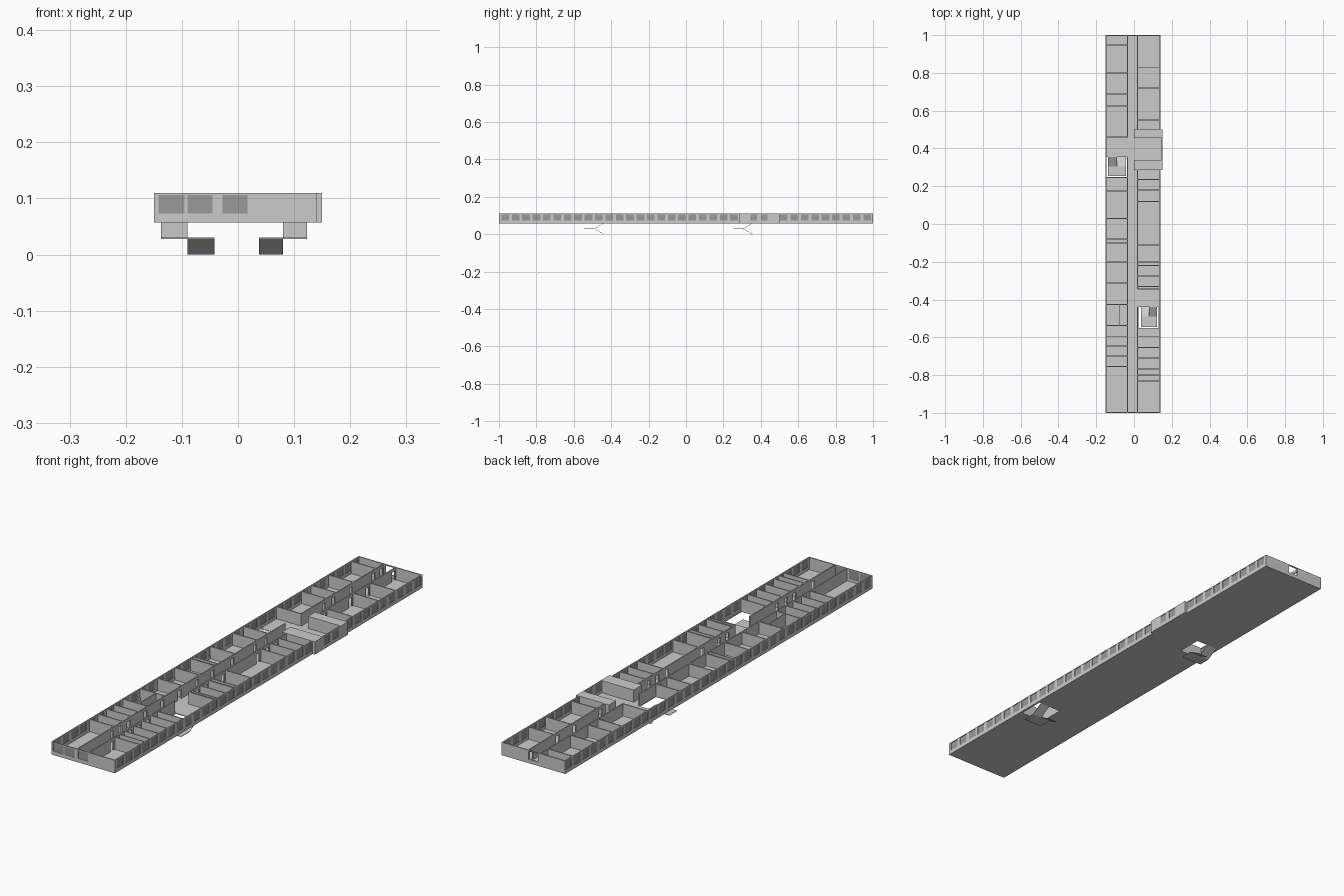
import bpy, bmesh

if "Cube" in bpy.data.objects:
    bpy.data.objects.remove(bpy.data.objects["Cube"])

Z0, ZF, Z1 = 0.057, 0.060, 0.110      # slab underside, floor level, wall top
SILL, HEAD = 0.073, 0.106             # window heights
PITCH, WIN = 0.0556, 0.041            # window spacing and width
T = 0.005                             # wall thickness

glass = bpy.data.materials.new("glass_grey")
glass.diffuse_color = (0.32, 0.32, 0.32, 1)
glass.use_nodes = True
glass.node_tree.nodes["Principled BSDF"].inputs["Base Color"].default_value = glass.diffuse_color


def box(bm, x0, x1, y0, y1, z0, z1):
    v = [bm.verts.new((x, y, z)) for z in (z0, z1)
         for x, y in ((x0, y0), (x1, y0), (x1, y1), (x0, y1))]
    for f in ((3, 2, 1, 0), (4, 5, 6, 7), (0, 1, 5, 4), (1, 2, 6, 5), (2, 3, 7, 6), (3, 0, 4, 7)):
        bm.faces.new([v[i] for i in f])


def finish(bm, name, mat=None):
    bmesh.ops.recalc_face_normals(bm, faces=bm.faces)
    me = bpy.data.meshes.new(name)
    bm.to_mesh(me)
    bm.free()
    ob = bpy.data.objects.new(name, me)
    bpy.context.collection.objects.link(ob)
    if mat:
        me.materials.append(mat)
    return ob


def boxes(name, items, mat=None):
    bm = bmesh.new()
    for b in items:
        box(bm, *b)
    return finish(bm, name, mat)


def wall(name, axis, at, lo, hi, holes=(), z0=SILL, z1=HEAD, pane=False):
    """Straight wall along an axis, starting at 'at', with rectangular openings."""
    def slab(a, b, za, zb, inset=0.0):
        p, q = at + inset, at + T - inset
        return (p, q, a, b, za, zb) if axis == 'Y' else (a, b, p, q, za, zb)
    parts, panes, pos = [], [], lo
    for a, b in holes:
        if a > pos:
            parts.append(slab(pos, a, Z0, Z1))
        if z0 > ZF:
            parts.append(slab(a, b, Z0, z0))
        parts.append(slab(a, b, z1, Z1))
        panes.append(slab(a, b, z0, z1, T * 0.3))
        pos = b
    parts.append(slab(pos, hi, Z0, Z1))
    boxes(name, parts)
    if pane:
        boxes(name + "_panes", panes, glass)


def row(start, n):
    return [(start + i * PITCH, start + i * PITCH + WIN) for i in range(n)]


# Floor slab, split around the two stairwells
H1 = (-0.145, -0.038, 0.25, 0.355)
H2 = (0.025, 0.131, -0.55, -0.44)
floor = []
for y0, y1, h in ((-1, H2[2], None), (H2[2], H2[3], H2), (H2[3], H1[2], None),
                  (H1[2], H1[3], H1), (H1[3], 1, None)):
    if h:
        floor += [(-0.15, h[0], y0, y1, Z0, ZF), (h[1], 0.14, y0, y1, Z0, ZF)]
    else:
        floor.append((-0.15, 0.14, y0, y1, Z0, ZF))
floor.append((0.14, 0.15, 0.285, 0.50, Z0, ZF))
boxes("floor_slab", floor)

# Outer walls with windows
wall("left_wall", 'Y', -0.15, -1, 1, row(-0.987, 36), pane=True)
wall("right_wall_front", 'Y', 0.14 - T, -1, 0.285, row(-0.987, 23), pane=True)
wall("right_wall_back", 'Y', 0.14 - T, 0.50, 1, row(0.503, 9), pane=True)
wall("bay_wall", 'Y', 0.15 - T, 0.34, 0.455, [(0.345, 0.38), (0.40, 0.436)], pane=True)
wall("front_wall", 'X', -1, -0.15, 0.14,
     [(-0.142, -0.095), (-0.09, -0.045), (-0.028, 0.017)], pane=True)
wall("back_wall", 'X', 1 - T, -0.15, 0.14, [(-0.026, 0.017)])

# Projecting bay: solid service shafts on both sides
boxes("bay_shafts", [(0.0, 0.15, 0.285, 0.34, Z0, Z1), (0.0, 0.15, 0.455, 0.50, Z0, Z1)])

# Room partitions either side of the corridor
left_y = [-0.755, -0.70, -0.645, -0.597, -0.537, -0.425, -0.313, -0.20, -0.10, -0.08,
          0.03, 0.175, 0.247, 0.46, 0.624, 0.688, 0.80, 0.947]
right_y = [-0.83, -0.80, -0.767, -0.71, -0.655, -0.597, -0.552, -0.345, -0.33, -0.275, -0.22,
           -0.20, -0.11, 0.12, 0.18, 0.235, 0.55, 0.72, 0.83]
boxes("left_partitions", [(-0.147, -0.033, y - T / 2, y + T / 2, Z0, Z1) for y in left_y])
boxes("right_partitions", [(0.018, 0.137, y - T / 2, y + T / 2, Z0, Z1) for y in right_y])
boxes("closet_wall", [(-0.078, -0.074, -0.537, -0.425, Z0, Z1)])


# Corridor walls with a doorway into each room
def doors(ys, lo, hi):
    e = [lo] + [y for y in ys if lo < y < hi] + [hi]
    return [(b - 0.03, b - 0.01) for a, b in zip(e, e[1:]) if b - a > 0.05]


for name, x, ys, spans in (("left_corridor_wall", -0.037, left_y, ((-1, 0.247), (0.46, 1))),
                           ("right_corridor_wall", 0.017, right_y,
                            ((-1, -0.552), (-0.345, 0.285), (0.50, 1)))):
    for i, (a, b) in enumerate(spans):
        wall(f"{name}_{i + 1}", 'Y', x, a, b, doors(ys, a, b), ZF, 0.098)
wall("left_stair_wall", 'Y', -0.037, 0.247, 0.355)
wall("right_stair_wall", 'Y', 0.017, -0.552, -0.44)


# Stairs: upper flight, half landing, lower flight
def ramp(bm, x0, x1, ya, za, yb, zb, t=0.002):
    lo = [bm.verts.new(p) for p in ((x0, ya, za), (x1, ya, za), (x1, yb, zb), (x0, yb, zb))]
    f = bm.faces.new(lo)
    r = bmesh.ops.extrude_face_region(bm, geom=[f])
    for v in r["geom"]:
        if isinstance(v, bmesh.types.BMVert):
            v.co.z += t


def stair(name, upper, lower, y_back, y_mid, y_front):
    bm = bmesh.new()
    ramp(bm, *upper, y_mid, 0.028, y_back, 0.057)
    ramp(bm, *lower, y_mid, 0.028, y_back, 0.0)
    box(bm, min(upper[0], lower[0]), max(upper[1], lower[1]), y_front, y_mid, 0.028, 0.030)
    finish(bm, name)


stair("left_stair", (-0.137, -0.09), (-0.09, -0.042), 0.355, 0.305, 0.255)
stair("right_stair", (0.08, 0.123), (0.037, 0.08), -0.44, -0.49, -0.545)
